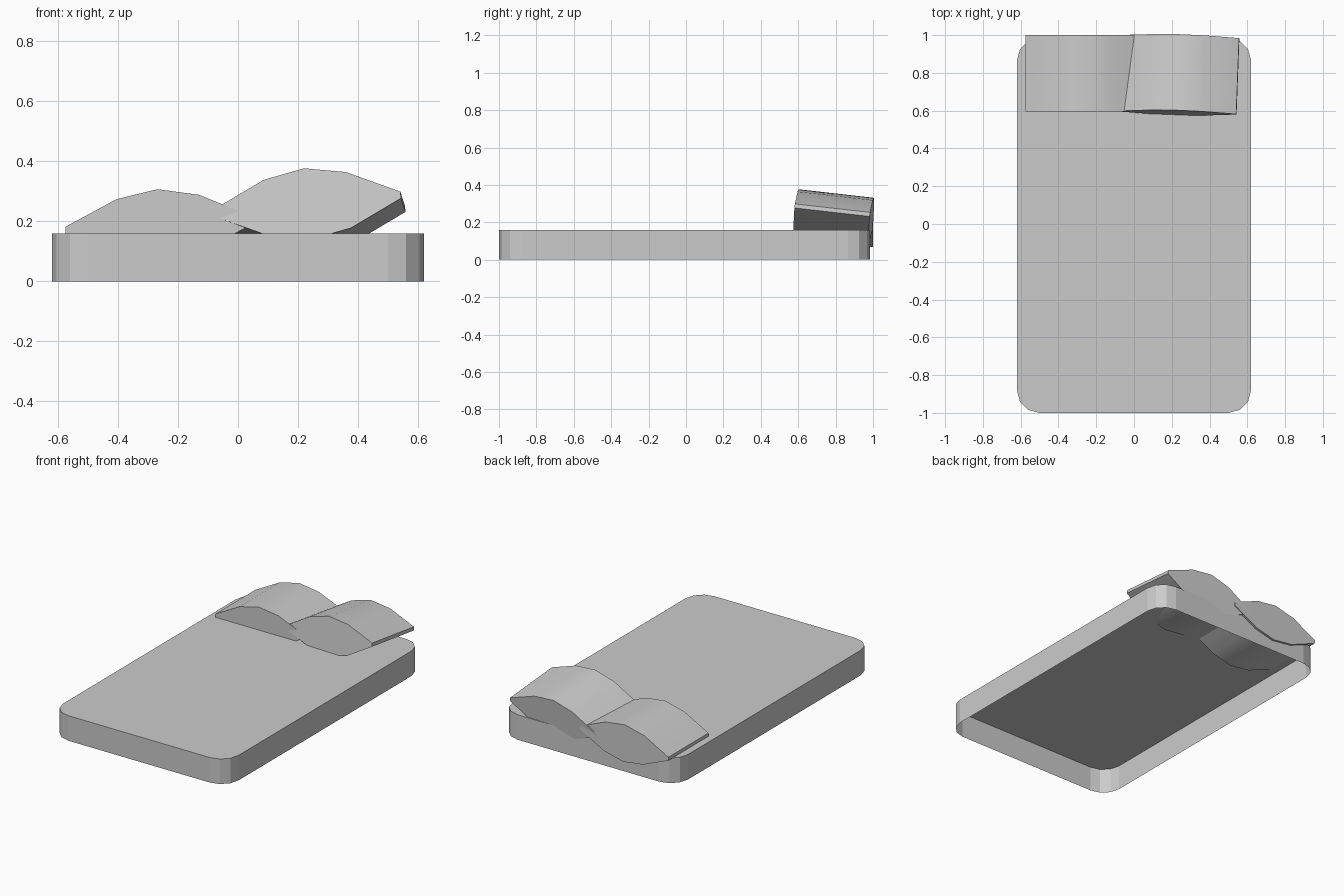
import bpy, bmesh
from math import sin, cos, radians

if "Cube" in bpy.data.objects:
    bpy.data.objects.remove(bpy.data.objects["Cube"])


def make_object(name, bm):
    mesh = bpy.data.meshes.new(name)
    bm.normal_update()
    bm.to_mesh(mesh)
    bm.free()
    ob = bpy.data.objects.new(name, mesh)
    bpy.context.collection.objects.link(ob)
    return ob


def rounded_rect(x, y0, y1, r, seg):
    pts = []
    corners = [(x - r, y1 - r, 0), (r - x, y1 - r, 90),
               (r - x, y0 + r, 180), (x - r, y0 + r, 270)]
    for cx, cy, start in corners:
        for i in range(seg + 1):
            a = radians(start + 90 * i / seg)
            pts.append((cx + r * cos(a), cy + r * sin(a)))
    return pts


# Mattress: rounded slab, open underneath
bm = bmesh.new()
ring = rounded_rect(0.62, -1.0, 0.985, 0.12, 3)
low = [bm.verts.new((x, y, 0)) for x, y in ring]
high = [bm.verts.new((x, y, 0.16)) for x, y in ring]
n = len(ring)
for i in range(n):
    j = (i + 1) % n
    bm.faces.new((low[i], low[j], high[j], high[i]))
bm.faces.new(high)
make_object("mattress", bm)

# Pillow cross-section: upper arc, mirrored below
ARC = [(-0.313, 0.011), (-0.138, 0.094), (0.0, 0.12), (0.138, 0.094), (0.313, 0.011)]
PROFILE = ARC + [(x, -z) for x, z in reversed(ARC)]


def pillow(name, location, rotation, length=0.405):
    bm = bmesh.new()
    front = [bm.verts.new((x, -length / 2, z)) for x, z in PROFILE]
    back = [bm.verts.new((x, length / 2, z)) for x, z in PROFILE]
    n = len(PROFILE)
    for i in range(n):
        j = (i + 1) % n
        bm.faces.new((front[i], front[j], back[j], back[i]))
    bm.faces.new(front)
    bm.faces.new(back[::-1])
    bmesh.ops.recalc_face_normals(bm, faces=bm.faces)
    ob = make_object(name, bm)
    ob.location = location
    ob.rotation_euler = [radians(a) for a in rotation]
    bpy.ops.object.select_all(action='DESELECT')
    ob.select_set(True)
    bpy.context.view_layer.objects.active = ob
    bpy.ops.object.shade_smooth_by_angle(angle=radians(40))
    return ob


# Two pillows, the right one leaning on the left
pillow("left_pillow", (-0.262, 0.797, 0.187), (0, -3, 0))
pillow("right_pillow", (0.238, 0.79, 0.235), (-6.5, -5.5, -1.5))
